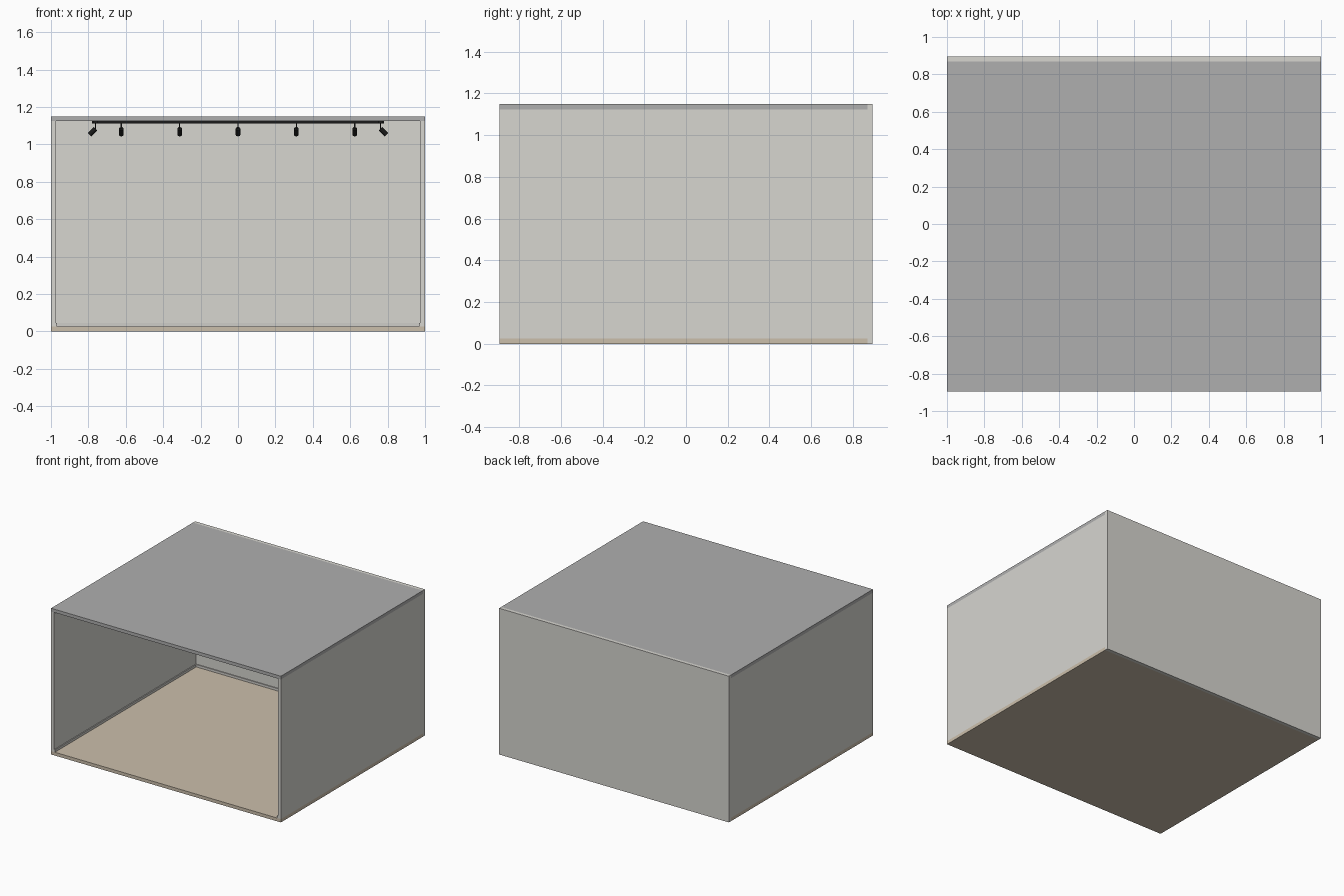
import bpy, bmesh, math
from mathutils import Vector

if "Cube" in bpy.data.objects:
    bpy.data.objects.remove(bpy.data.objects["Cube"])

def material(name, r, g, b):
    m = bpy.data.materials.new(name)
    m.diffuse_color = (r, g, b, 1)
    m.use_nodes = True
    m.node_tree.nodes["Principled BSDF"].inputs["Base Color"].default_value = m.diffuse_color
    return m

WALL = material("wall_paint", 0.68, 0.67, 0.63)
CEIL = material("ceiling_grey", 0.43, 0.43, 0.43)
FLOOR = material("floor_tan", 0.60, 0.52, 0.41)
BASE = material("baseboard_grey", 0.62, 0.61, 0.58)
BLACK = material("fixture_black", 0.01, 0.01, 0.01)

def box(name, x, y, z, mat):
    """Box from (min, max) ranges."""
    bm = bmesh.new()
    bmesh.ops.create_cube(bm, size=1)
    for v in bm.verts:
        v.co = [(lo + hi) / 2 + c * (hi - lo) for c, (lo, hi) in zip(v.co, (x, y, z))]
    me = bpy.data.meshes.new(name)
    bm.to_mesh(me)
    bm.free()
    me.materials.append(mat)
    ob = bpy.data.objects.new(name, me)
    bpy.context.collection.objects.link(ob)
    return ob

T = 0.026                      # shell thickness
Y0, Y1, H = -0.895, 0.895, 1.15
YB, XI = Y1 - T, 1 - T         # inner faces
TOP = H - T

# room shell
box("floor", (-1, 1), (Y0, YB), (0, T), FLOOR)
box("ceiling", (-1, 1), (Y0, YB), (TOP, H), CEIL)
box("back_wall", (-1, 1), (YB, Y1), (0, H), WALL)
for side, s in (("left", -1), ("right", 1)):
    box(side + "_wall", sorted((s, s * XI)), (Y0, YB), (T, TOP), WALL)
    box(side + "_baseboard", sorted((s * XI, s * (XI - 0.007))), (Y0, YB), (T, 0.045), BASE)
box("back_baseboard", (-XI + 0.007, XI - 0.007), (YB - 0.007, YB), (T, 0.045), BASE)

def spotlight(name, x, y, aim):
    """Stem hanging from the track with a lamp can tilted 45 degrees towards aim."""
    box(name + "_stem", (x - 0.003, x + 0.003), (y - 0.003, y + 0.003), (1.08, 1.114), BLACK)
    d = Vector((aim[0], aim[1], -1)).normalized()
    centre = Vector((x, y, 1.083)) + d * 0.022
    bpy.ops.mesh.primitive_cylinder_add(vertices=16, radius=0.0125, depth=0.045, location=centre)
    can = bpy.context.object
    can.name = name + "_can"
    can.rotation_euler = d.to_track_quat('Z', 'Y').to_euler()
    can.data.materials.append(BLACK)
    bpy.ops.object.shade_smooth_by_angle(angle=math.radians(40))

# ceiling tracks and their spotlights, aimed at the three walls
TX, TY = 0.762, 0.66
box("back_track", (-0.78, 0.78), (TY - 0.01, TY + 0.01), (1.112, TOP), BLACK)
for i in range(5):
    spotlight(f"back_spot_{i}", (i - 2) * 0.312, TY, (0, 1))
for side, s in (("left", -1), ("right", 1)):
    box(side + "_track", (s * TX - 0.01, s * TX + 0.01), (-0.7, 0.64), (1.112, TOP), BLACK)
    for i in range(5):
        spotlight(f"{side}_spot_{i}", s * TX, (i - 2) * 0.28, (s, 0))
